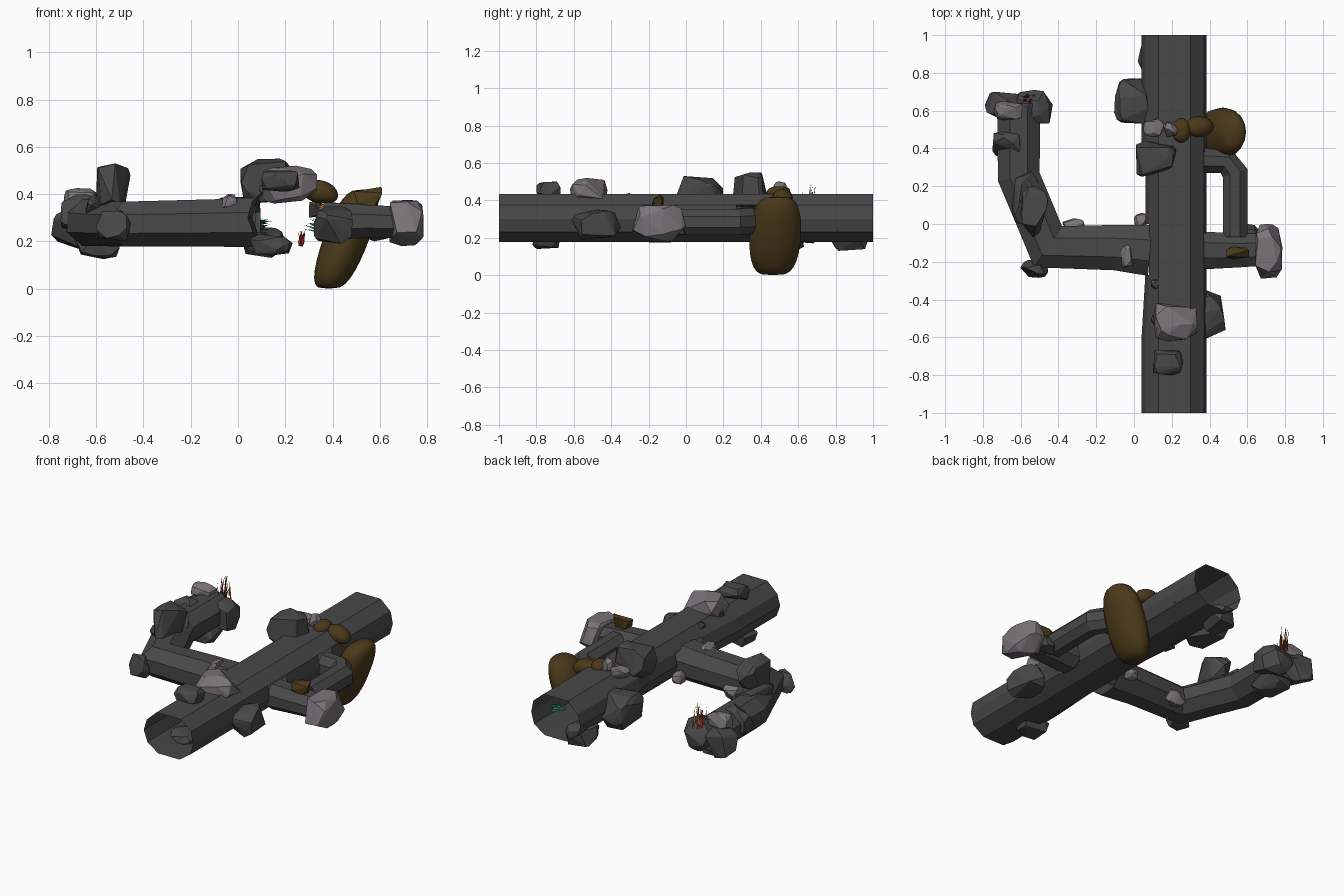
import bpy, bmesh, math, random
from mathutils import Vector

if "Cube" in bpy.data.objects:
    bpy.data.objects.remove(bpy.data.objects["Cube"])


def material(name, r, g, b):
    m = bpy.data.materials.new(name)
    m.diffuse_color = (r, g, b, 1)
    m.use_nodes = True
    m.node_tree.nodes["Principled BSDF"].inputs["Base Color"].default_value = m.diffuse_color
    return m


STONE = material("dark_stone", 0.065, 0.065, 0.067)
PALE = material("pale_stone", 0.2, 0.175, 0.19)
BROWN = material("brown_growth", 0.07, 0.042, 0.01)
GREEN = material("green_plant", 0.02, 0.22, 0.13)
RED = material("red_plant", 0.35, 0.03, 0.02)
ORANGE = material("orange_plant", 0.4, 0.16, 0.02)


def finish(bm, name, mat, smooth=False):
    me = bpy.data.meshes.new(name)
    bm.to_mesh(me)
    bm.free()
    me.materials.append(mat)
    for p in me.polygons:
        p.use_smooth = smooth
    ob = bpy.data.objects.new(name, me)
    bpy.context.collection.objects.link(ob)
    return ob


def skin(bm, rings):
    """Join successive open-ended rings with quads."""
    vs = [[bm.verts.new(p) for p in r] for r in rings]
    n = len(rings[0])
    for a, b in zip(vs, vs[1:]):
        for i in range(n):
            j = (i + 1) % n
            bm.faces.new((a[i], a[j], b[j], b[i]))
    bmesh.ops.recalc_face_normals(bm, faces=bm.faces)


def branch(name, pts):
    """Octagonal tunnel along (x, y, z, width, height) points."""
    rings = []
    for i, (x, y, z, w, h) in enumerate(pts):
        c = Vector((x, y))
        dirs = []
        if i > 0:
            dirs.append((c - Vector(pts[i - 1][:2])).normalized())
        if i < len(pts) - 1:
            dirs.append((Vector(pts[i + 1][:2]) - c).normalized())
        d = sum(dirs, Vector((0, 0))).normalized()
        stretch = 1 / max(0.5, d.dot(dirs[0]))
        side = Vector((-d.y, d.x)) * stretch
        ring = []
        for k in range(8):
            a = math.pi / 8 + k * math.pi / 4
            s = math.cos(a) / math.cos(math.pi / 8) * w / 2
            u = math.sin(a) / math.cos(math.pi / 8) * h / 2
            ring.append((x + side.x * s, y + side.y * s, z + u))
        rings.append(ring)
    bm = bmesh.new()
    skin(bm, rings)
    return finish(bm, name, STONE)


def rock(name, box, mat, seed, count=18):
    """Faceted convex boulder filling a bounding box."""
    rnd = random.Random(seed)
    pts = []
    for _ in range(count):
        v = Vector([rnd.gauss(0, 1) for _ in range(3)]).normalized()
        pts.append(Vector([math.copysign(abs(c) ** 0.7, c) for c in v]))
    bm = bmesh.new()
    for p in pts:
        co = []
        for k in range(3):
            lo, hi = min(q[k] for q in pts), max(q[k] for q in pts)
            a, b = box[2 * k], box[2 * k + 1]
            co.append(a + (b - a) * (p[k] - lo) / (hi - lo))
        bm.verts.new(co)
    bmesh.ops.convex_hull(bm, input=bm.verts)
    loose = [v for v in bm.verts if not v.link_faces]
    bmesh.ops.delete(bm, geom=loose, context='VERTS')
    bmesh.ops.recalc_face_normals(bm, faces=bm.faces)
    return finish(bm, name, mat)


def blob(name, box, lean, power=0.8, tilt=0.0):
    """Smooth rounded growth in a box, leaning in x and y with height."""
    c = [(box[2 * k] + box[2 * k + 1]) / 2 for k in range(3)]
    h = [(box[2 * k + 1] - box[2 * k]) / 2 for k in range(3)]
    bm = bmesh.new()
    bmesh.ops.create_uvsphere(bm, u_segments=16, v_segments=14, radius=1)
    for v in bm.verts:
        r = math.hypot(v.co.x, v.co.y)
        f = r ** power / r if r > 1e-5 else 0
        x, y, z = v.co.x * f, v.co.y * f, v.co.z
        v.co = (c[0] + x * h[0] + lean * z, c[1] + y * h[1] + tilt * z, c[2] + z * h[2])
    return finish(bm, name, BROWN, True)


def tuft(name, base, direction, length, spread, count, mat, seed):
    """Spray of thin pointed stems."""
    rnd = random.Random(seed)
    bm = bmesh.new()
    for _ in range(count):
        p = Vector(base) + Vector([rnd.uniform(-spread, spread) for _ in range(3)]) * 0.6
        d = (Vector(direction) + Vector([rnd.uniform(-.2, .2) for _ in range(3)])).normalized()
        s = d.orthogonal().normalized() * 0.005
        t = d.cross(s)
        tip = bm.verts.new(p + d * length * rnd.uniform(0.6, 1))
        low = [bm.verts.new(p + q) for q in (s, t - s, -t - s)]
        for i in range(3):
            bm.faces.new((low[i], low[(i + 1) % 3], tip))
    return finish(bm, name, mat)


# Main tunnel: open decagonal tube with side openings for the branches
profile = [(0.04, 0.3), (0.06, 0.37), (0.13, 0.435), (0.3, 0.435), (0.37, 0.375),
           (0.385, 0.3), (0.365, 0.23), (0.29, 0.178), (0.14, 0.178), (0.065, 0.23)]
stations = [-1, -0.6, -0.27, -0.23, -0.05, 0, 0.27, 0.4, 0.7, 1]
bm = bmesh.new()
skin(bm, [[(x + (0.02 if x < 0.1 and -0.3 < y < 0.3 else 0), y, z) for x, z in profile]
          for y in stations])
openings = []
for f in bm.faces:
    c = f.calc_center_median()
    left = c.x < 0.1 and -0.27 < c.y < 0
    right = c.x > 0.36 and (-0.23 < c.y < -0.05 or 0.27 < c.y < 0.4)
    if 0.22 < c.z < 0.38 and (left or right):
        openings.append(f)
bmesh.ops.delete(bm, geom=openings, context='FACES')
finish(bm, "main_tunnel", STONE)

# Side tunnels
branch("left_tunnel", [(0.085, -0.14, 0.28, 0.27, 0.21), (-0.1, -0.125, 0.278, 0.24, 0.2),
                       (-0.455, -0.12, 0.273, 0.22, 0.19), (-0.53, 0.06, 0.275, 0.22, 0.19),
                       (-0.61, 0.25, 0.28, 0.22, 0.2), (-0.61, 0.64, 0.28, 0.23, 0.2)])
branch("right_tunnel", [(0.365, -0.14, 0.285, 0.2, 0.16), (0.55, -0.14, 0.285, 0.18, 0.14),
                        (0.7, -0.135, 0.28, 0.17, 0.13)])
branch("loop_tunnel", [(0.37, 0.335, 0.29, 0.13, 0.15), (0.49, 0.33, 0.29, 0.12, 0.14),
                       (0.535, 0.27, 0.285, 0.13, 0.14), (0.535, -0.07, 0.285, 0.13, 0.14)])

# Boulders, given as x, y and z extents
dark = [(-0.105, 0.1, 0.53, 0.77, 0.19, 0.39), (0.01, 0.225, 0.25, 0.44, 0.36, 0.55),
        (0.1, 0.26, -0.8, -0.67, 0.41, 0.5), (0.32, 0.485, -0.61, -0.35, 0.19, 0.35),
        (-0.6, -0.455, -0.07, 0.2, 0.34, 0.53), (-0.65, -0.5, 0.0, 0.28, 0.28, 0.4),
        (-0.6, -0.455, -0.285, -0.19, 0.2, 0.33), (-0.75, -0.58, 0.36, 0.5, 0.24, 0.4),
        (-0.69, -0.5, 0.42, 0.63, 0.125, 0.25), (-0.79, -0.6, 0.56, 0.7, 0.17, 0.35),
        (-0.63, -0.43, 0.53, 0.71, 0.17, 0.36), (0.02, 0.2, 0.78, 0.98, 0.13, 0.26),
        (0.05, 0.23, -0.82, -0.67, 0.14, 0.23), (0.55, 0.66, -0.09, 0.0, 0.2, 0.29)]
pale = [(0.1, 0.335, -0.62, -0.42, 0.36, 0.52), (0.64, 0.785, -0.29, 0.0, 0.18, 0.375),
        (-0.08, 0.0, -0.23, -0.11, 0.33, 0.4), (0.05, 0.165, 0.46, 0.56, 0.4, 0.47),
        (0.155, 0.23, 0.46, 0.54, 0.42, 0.5), (-0.74, -0.59, 0.55, 0.65, 0.33, 0.425),
        (-0.38, -0.26, -0.05, 0.03, 0.18, 0.27), (0.0, 0.07, -0.02, 0.06, 0.2, 0.27)]
small = [(0.09, 0.14, -0.35, -0.29, 0.4, 0.44), (0.09, 0.14, -0.53, -0.48, 0.4, 0.44),
         (0.08, 0.16, 0.4, 0.5, 0.18, 0.24), (0.3, 0.36, 0.7, 0.78, 0.3, 0.37)]
for i, b in enumerate(dark):
    rock(f"dark_boulder_{i + 1}", b, STONE, 211 + i, 24)
for i, b in enumerate(pale):
    rock(f"pale_boulder_{i + 1}", b, PALE, 50 + i, 22)
for i, b in enumerate(small):
    rock(f"small_stone_{i + 1}", b, STONE, 90 + i, 12)

# Brown growths: hanging sac and the lumps leading to it
blob("hanging_sac", (0.36, 0.555, 0.34, 0.615, 0.0, 0.42), 0.075, 0.5, 0.012)
blob("growth_lump_1", (0.2, 0.3, 0.43, 0.56, 0.4, 0.475), 0.0)
blob("growth_lump_2", (0.27, 0.42, 0.46, 0.57, 0.36, 0.46), -0.02)
rock("growth_chip", (0.49, 0.61, -0.185, -0.12, 0.34, 0.43), BROWN, 7, 14)

# Plants at the left tunnel end and inside the main tunnel
tuft("end_stems_red", (-0.56, 0.66, 0.33), (0, 0, 1), 0.15, 0.04, 8, RED, 1)
tuft("end_stems_orange", (-0.55, 0.65, 0.33), (0, 0, 1), 0.15, 0.05, 8, ORANGE, 2)
tuft("inner_plant_left", (0.07, 0.85, 0.27), (1, 0, 0.1), 0.07, 0.03, 16, GREEN, 3)
tuft("inner_plant_right", (0.36, 0.8, 0.25), (-1, 0, 0.4), 0.08, 0.03, 16, GREEN, 4)
tuft("inner_plant_floor", (0.27, 0.6, 0.19), (0, 0, 1), 0.06, 0.02, 14, RED, 5)
tuft("inner_plant_side", (0.375, 0.5, 0.33), (-1, 0, 0.3), 0.05, 0.03, 12, ORANGE, 6)
